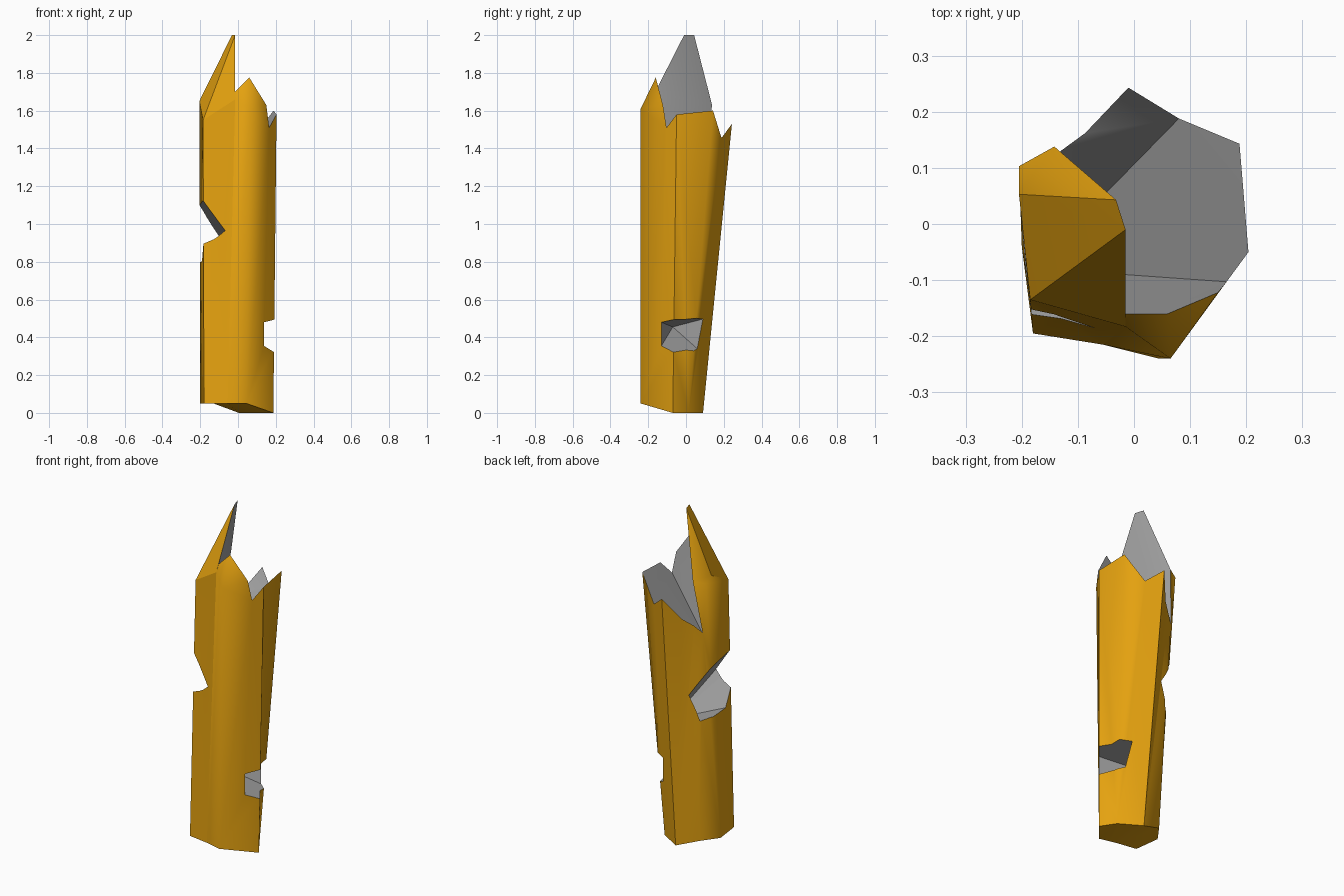
import bpy
import bmesh

default_cube = bpy.data.objects.get("Cube")
if default_cube:
    bpy.data.objects.remove(default_cube, do_unlink=True)


def make_material(name, colour):
    material = bpy.data.materials.new(name)
    material.use_nodes = True
    material.diffuse_color = colour
    shader = material.node_tree.nodes["Principled BSDF"]
    shader.inputs["Base Color"].default_value = colour
    shader.inputs["Roughness"].default_value = 0.9
    return material


PAINT, CORE = range(2)
materials = [
    make_material("orange paint", (0.78, 0.36, 0.005, 1)),
    make_material("grey broken core", (0.36, 0.36, 0.36, 1)),
]


def make_object(name, bm):
    mesh = bpy.data.meshes.new(name)
    bm.to_mesh(mesh)
    bm.free()
    for material in materials:
        mesh.materials.append(material)
    obj = bpy.data.objects.new(name, mesh)
    bpy.context.scene.collection.objects.link(obj)
    return obj


# Corners: the slanted foot and the leaning, snapped top of the post
corners = {
    "foot_left": (-.18, -.195, .05),
    "foot_front": (-.055, -.215, .05),
    "foot_nose": (.045, -.24, .05),
    "foot_right": (.187, -.07, 0),
    "foot_heel": (.13, .015, 0),
    "foot_back": (.005, .09, 0),
    "foot_corner": (-.13, .056, .05),
    "foot_rear": (-.2, -.04, .05),
    "left": (-.185, -.135, 1.55),
    "front": (-.015, -.183, 1.66),
    "nose": (.065, -.24, 1.61),
    "tooth_side": (.15, -.122, 1.63),
    "side_notch": (.165, -.103, 1.51),
    "right": (.204, -.05, 1.58),
    "heel": (.188, .143, 1.6),
    "back_notch": (.08, .188, 1.455),
    "back": (-.01, .243, 1.53),
    "back_step": (-.087, .162, 1.4),
    "corner_notch": (-.139, .124, 1.36),
    "deep_notch": (-.178, .098, 1.32),
    "spike_back": (-.142, .138, 1.63),
    "rear": (-.205, .103, 1.62),
    "spike_rear": (-.205, .053, 1.65),
    "tip_front": (-.015, -.01, 2),
    "tip_back": (-.032, .043, 2),
    "tooth_tip": (.06, -.16, 1.775),
    "tooth_root": (-.015, -.16, 1.7),
    "floor_front": (-.131, -.082, 1.09),
    "floor_back": (-.153, -.05, 1.067),
}

# Painted outer shell, including the bent-in spike and tooth
painted_faces = [
    "foot_left foot_front front left",
    "foot_front foot_nose nose front",
    "foot_nose foot_right right side_notch tooth_side nose",
    "foot_right foot_heel heel right",
    "foot_heel foot_back back back_notch heel",
    "foot_back foot_corner corner_notch back_step back",
    "foot_corner foot_rear rear spike_back deep_notch corner_notch",
    "foot_rear foot_left left spike_rear rear",
    "foot_left foot_rear foot_corner foot_back foot_heel foot_right foot_nose foot_front",
    "left front tip_front",
    "left tip_front tip_back spike_rear",
    "spike_rear tip_back spike_back rear",
    "front nose tooth_tip tooth_root",
    "nose tooth_side tooth_tip",
]

# Bare surfaces of the break: spike wall, tooth wall, floor and back slope
core_faces = [
    "tip_front front tooth_root floor_front floor_back deep_notch spike_back tip_back",
    "tooth_root tooth_tip tooth_side side_notch floor_front",
    "floor_front side_notch right heel back_notch floor_back",
    "floor_back back_notch back back_step corner_notch deep_notch",
]

# Edges that are rounded by shading; all others stay crisp
rounded_edges = [
    "foot_nose nose", "foot_heel heel", "foot_rear rear",
    "foot_corner corner_notch", "rear spike_back", "rear spike_rear",
    "front nose", "nose tooth_side", "nose tooth_tip",
]

bm = bmesh.new()
verts = {name: bm.verts.new(place) for name, place in corners.items()}
for index, faces in ((PAINT, painted_faces), (CORE, core_faces)):
    for names in faces:
        face = bm.faces.new([verts[name] for name in names.split()])
        face.material_index = index
for edge in bm.edges:
    edge.smooth = False
for names in rounded_edges:
    bm.edges.get([verts[name] for name in names.split()]).smooth = True
bmesh.ops.recalc_face_normals(bm, faces=bm.faces)
bmesh.ops.triangulate(bm, faces=bm.faces)
post = make_object("broken_post", bm)


# Deep pointed chips knocked out of the sides; the first point is the tip
def make_chip(name, points):
    bm = bmesh.new()
    for point in points:
        bm.verts.new(point)
    hull = bmesh.ops.convex_hull(bm, input=bm.verts)
    loose = [v for v in hull["geom_interior"] if isinstance(v, bmesh.types.BMVert)]
    bmesh.ops.delete(bm, geom=loose, context="VERTS")
    bmesh.ops.recalc_face_normals(bm, faces=bm.faces)
    for face in bm.faces:
        face.material_index = CORE
    for edge in bm.edges:
        edge.smooth = False
    cutter = make_object(name, bm)
    cutter.hide_render = True
    return cutter


chips = [
    make_chip("right_chip_cutter", [
        (-.1, -.07, .455),
        (.256, -.16, .305), (.256, -.16, .492),
        (.218, .125, .282), (.182, .17, .518),
    ]),
    make_chip("left_chip_cutter", [
        (.085, 0, .7),
        (-.162, -.3, 1.128), (-.222, -.282, 1.075), (-.328, -.15, .85),
        (-.278, .129, .823), (-.204, .178, 1.066),
        (-.32, -.225, 1.3), (-.342, .105, 1.285),
    ]),
]

for chip in chips:
    cut = post.modifiers.new(chip.name, "BOOLEAN")
    cut.operation = "DIFFERENCE"
    cut.solver = "EXACT"
    cut.object = chip

# Bake the cuts, then crease the border between paint and core
bpy.context.view_layer.update()
evaluated = post.evaluated_get(bpy.context.evaluated_depsgraph_get())
baked = bpy.data.meshes.new_from_object(evaluated)
post.modifiers.clear()
post.data = baked
for chip in chips:
    bpy.data.objects.remove(chip, do_unlink=True)

bm = bmesh.new()
bm.from_mesh(baked)
for face in bm.faces:
    face.smooth = True
for edge in bm.edges:
    if len({face.material_index for face in edge.link_faces}) > 1:
        edge.smooth = False
bm.to_mesh(baked)
bm.free()
